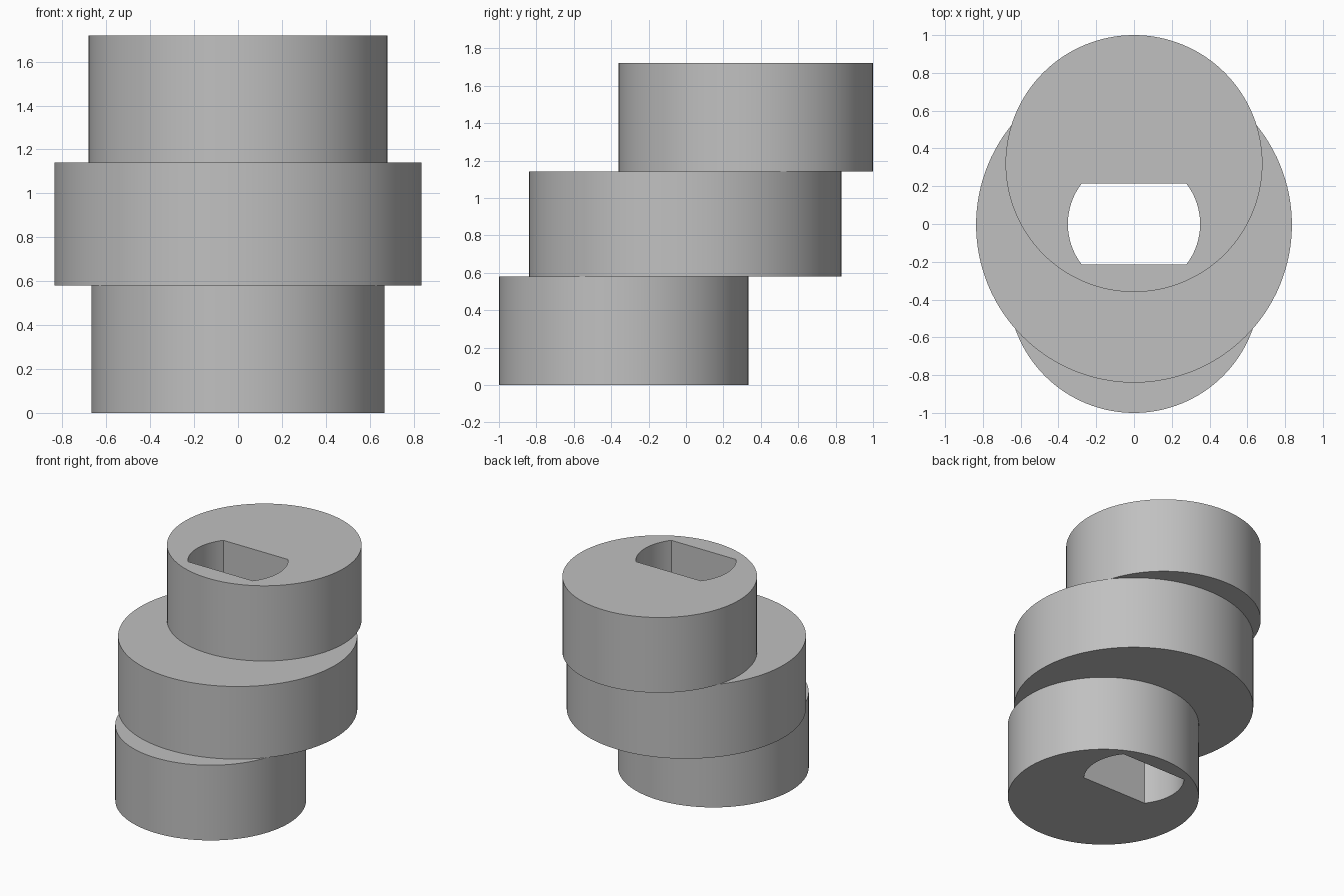
import bpy, bmesh, math
from mathutils import Vector

cube = bpy.data.objects.get("Cube")
if cube:
    bpy.data.objects.remove(cube, do_unlink=True)

grey = bpy.data.materials.new("plain grey")
grey.use_nodes = True
colour = (0.53, 0.53, 0.53, 1)
grey.diffuse_color = colour
grey.node_tree.nodes["Principled BSDF"].inputs["Base Color"].default_value = colour

BORE_RADIUS, FLAT = 0.35, 0.215


def arc(radius, start, end, steps, cy=0.0):
    """Points along an arc centred on (0, cy)."""
    angles = [start + (end - start) * i / steps for i in range(steps + 1)]
    return [(radius * math.cos(a), cy + radius * math.sin(a)) for a in angles]


def bore_outline():
    """Round shaft hole with two flats, front and back."""
    a = math.asin(FLAT / BORE_RADIUS)
    return arc(BORE_RADIUS, -a, a, 24) + arc(BORE_RADIUS, math.pi - a, math.pi + a, 24)


def eccentric_disc(name, radius, cy, bottom, top):
    """Off-centre cylinder pierced by the shaft hole."""
    bm = bmesh.new()
    edges = []
    for outline in (arc(radius, 0, math.tau, 128, cy)[:-1], bore_outline()):
        verts = [bm.verts.new((x, y, bottom)) for x, y in outline]
        edges += [bm.edges.new((v, verts[i - 1])) for i, v in enumerate(verts)]
    bmesh.ops.triangle_fill(bm, use_beauty=True, edges=edges, normal=Vector((0, 0, 1)))
    raised = bmesh.ops.extrude_face_region(bm, geom=bm.faces[:], use_keep_orig=True)
    moved = [g for g in raised["geom"] if isinstance(g, bmesh.types.BMVert)]
    bmesh.ops.translate(bm, verts=moved, vec=(0, 0, top - bottom))
    bmesh.ops.recalc_face_normals(bm, faces=bm.faces[:])

    mesh = bpy.data.meshes.new(name)
    bm.to_mesh(mesh)
    bm.free()
    mesh.materials.append(grey)
    obj = bpy.data.objects.new(name, mesh)
    bpy.context.collection.objects.link(obj)
    bpy.ops.object.select_all(action="DESELECT")
    obj.select_set(True)
    bpy.context.view_layer.objects.active = obj
    bpy.ops.object.shade_smooth_by_angle(angle=math.radians(30))


# Three stacked cam discs on a shared bore
eccentric_disc("lower_disc", 0.667, -0.333, 0.0, 0.58)
eccentric_disc("middle_disc", 0.836, -0.004, 0.58, 1.14)
eccentric_disc("upper_disc", 0.68, 0.32, 1.14, 1.72)
